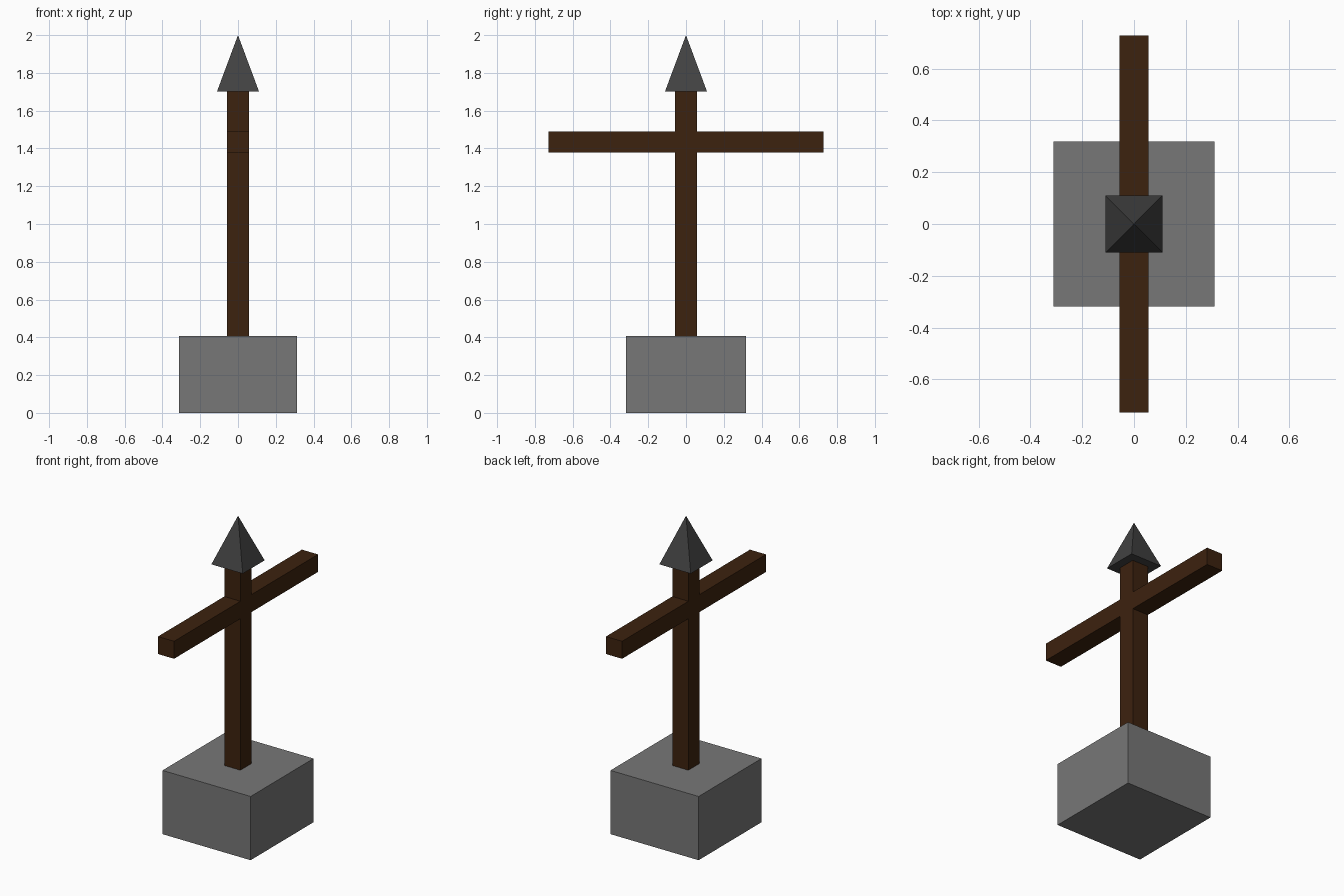
import bpy, bmesh, math
from mathutils import Matrix

if "Cube" in bpy.data.objects:
    bpy.data.objects.remove(bpy.data.objects["Cube"])


def material(name, rgb):
    m = bpy.data.materials.new(name)
    m.diffuse_color = (*rgb, 1.0)
    m.use_nodes = True
    m.node_tree.nodes["Principled BSDF"].inputs["Base Color"].default_value = m.diffuse_color
    return m


def add_object(name, bm, mat):
    bmesh.ops.recalc_face_normals(bm, faces=bm.faces[:])
    mesh = bpy.data.meshes.new(name)
    bm.to_mesh(mesh)
    bm.free()
    mesh.materials.append(mat)
    obj = bpy.data.objects.new(name, mesh)
    bpy.context.collection.objects.link(obj)
    return obj


stone = material("grey stone", (0.185, 0.185, 0.185))
wood = material("dark wood", (0.046, 0.016, 0.0045))
iron = material("dark iron", (0.054, 0.054, 0.054))

# Stone block
bm = bmesh.new()
bmesh.ops.create_cube(bm, size=1, matrix=Matrix.Translation((0, 0, 0.204))
                      @ Matrix.Diagonal((0.624, 0.636, 0.408, 1)))
add_object("stone_base", bm, stone)

# Post and crossbar: one cross-shaped outline, extruded through x
W, ARM = 0.057, 0.728
BOTTOM, BAR_LOW, BAR_HIGH, TOP = 0.40, 1.378, 1.49, 1.705
half = [(W, BOTTOM), (W, BAR_LOW), (ARM, BAR_LOW),
        (ARM, BAR_HIGH), (W, BAR_HIGH), (W, TOP)]
outline = half + [(-y, z) for y, z in reversed(half)]
bm = bmesh.new()
face = bm.faces.new([bm.verts.new((-W, y, z)) for y, z in outline])
ext = bmesh.ops.extrude_face_region(bm, geom=[face], use_keep_orig=True)
bmesh.ops.translate(bm, vec=(2 * W, 0, 0),
                    verts=[g for g in ext["geom"] if isinstance(g, bmesh.types.BMVert)])
add_object("wooden_cross_post", bm, wood)

# Four-sided spear point
bm = bmesh.new()
bmesh.ops.create_cone(bm, cap_ends=True, segments=4, radius1=0.111 * math.sqrt(2),
                      radius2=0, depth=0.298,
                      matrix=Matrix.Translation((0, 0, 1.851))
                      @ Matrix.Rotation(math.pi / 4, 4, 'Z'))
bmesh.ops.remove_doubles(bm, verts=bm.verts[:], dist=1e-5)
add_object("spear_point", bm, iron)
